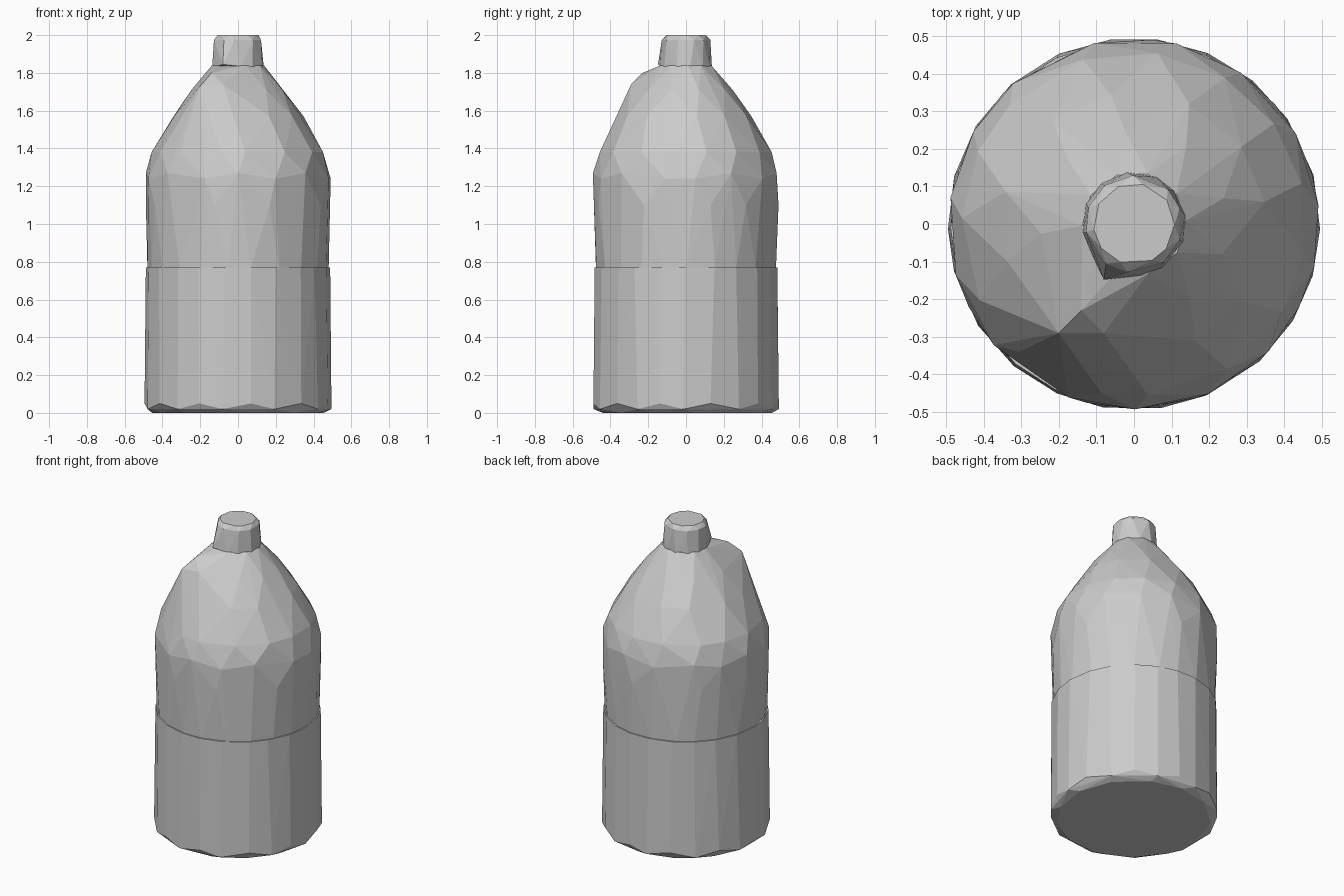
import bpy, bmesh, math, random

random.seed(4)
default = bpy.data.objects.get("Cube")
if default:
    bpy.data.objects.remove(default)

grey = bpy.data.materials.new("light grey plastic")
grey.use_nodes = True
colour = (0.6, 0.6, 0.6, 1)
grey.diffuse_color = colour
grey.node_tree.nodes["Principled BSDF"].inputs["Base Color"].default_value = colour


def ring(z, radius, sides, turn=0.0, wobble=0.0, lift=0.0):
    """Points round the axis, uneven in angle; lift raises every other point."""
    points = []
    for i in range(sides):
        a = math.tau * (i + turn + random.uniform(-wobble, wobble)) / sides
        points.append((radius * math.cos(a), radius * math.sin(a), z + lift * (i % 2)))
    return points


def faceted(name, points):
    """Flat-shaded skin stretched over the points."""
    bm = bmesh.new()
    for p in points:
        bm.verts.new(p)
    hull = bmesh.ops.convex_hull(bm, input=bm.verts[:])
    spare = {g for g in hull["geom_interior"] + hull["geom_unused"]
             if isinstance(g, bmesh.types.BMVert)}
    bmesh.ops.delete(bm, geom=list(spare), context="VERTS")
    bmesh.ops.recalc_face_normals(bm, faces=bm.faces[:])
    mesh = bpy.data.meshes.new(name)
    bm.to_mesh(mesh)
    bm.free()
    mesh.materials.append(grey)
    obj = bpy.data.objects.new(name, mesh)
    bpy.context.collection.objects.link(obj)
    return obj


# Lower half with a narrow uneven chamfer at the foot
faceted("lower_body",
        ring(0, 0.455, 13, 0.3, 0.15)
        + ring(0.02, 0.495, 22, 0, 0.12, 0.03)
        + ring(0.77, 0.488, 22, 0, 0.12))

# Upper half and tapering shoulder, with a hump at the front right
hump = [(-0.20, -0.29, 1.73), (-0.08, -0.29, 1.74), (-0.14, -0.23, 1.80)]
faceted("upper_body",
        ring(0.765, 0.480, 22, 0.1, 0.12)
        + ring(1.10, 0.492, 9, 0.2, 0.2)
        + ring(1.24, 0.493, 15, 0.3, 0.15, 0.03)
        + ring(1.38, 0.458, 15, 0.6, 0.2)
        + ring(1.57, 0.352, 11, 0.1, 0.2)
        + ring(1.71, 0.248, 9, 0.5, 0.2)
        + ring(1.84, 0.138, 10, 0, 0.1)
        + hump)

# Cap with one pulled-out corner on its lower rim
faceted("cap",
        ring(1.835, 0.138, 12, 0.2, 0.15)
        + ring(1.975, 0.129, 10, 0.4, 0.15)
        + ring(2.0, 0.108, 10, 0.1, 0.15)
        + [(-0.08, -0.148, 1.845)])
